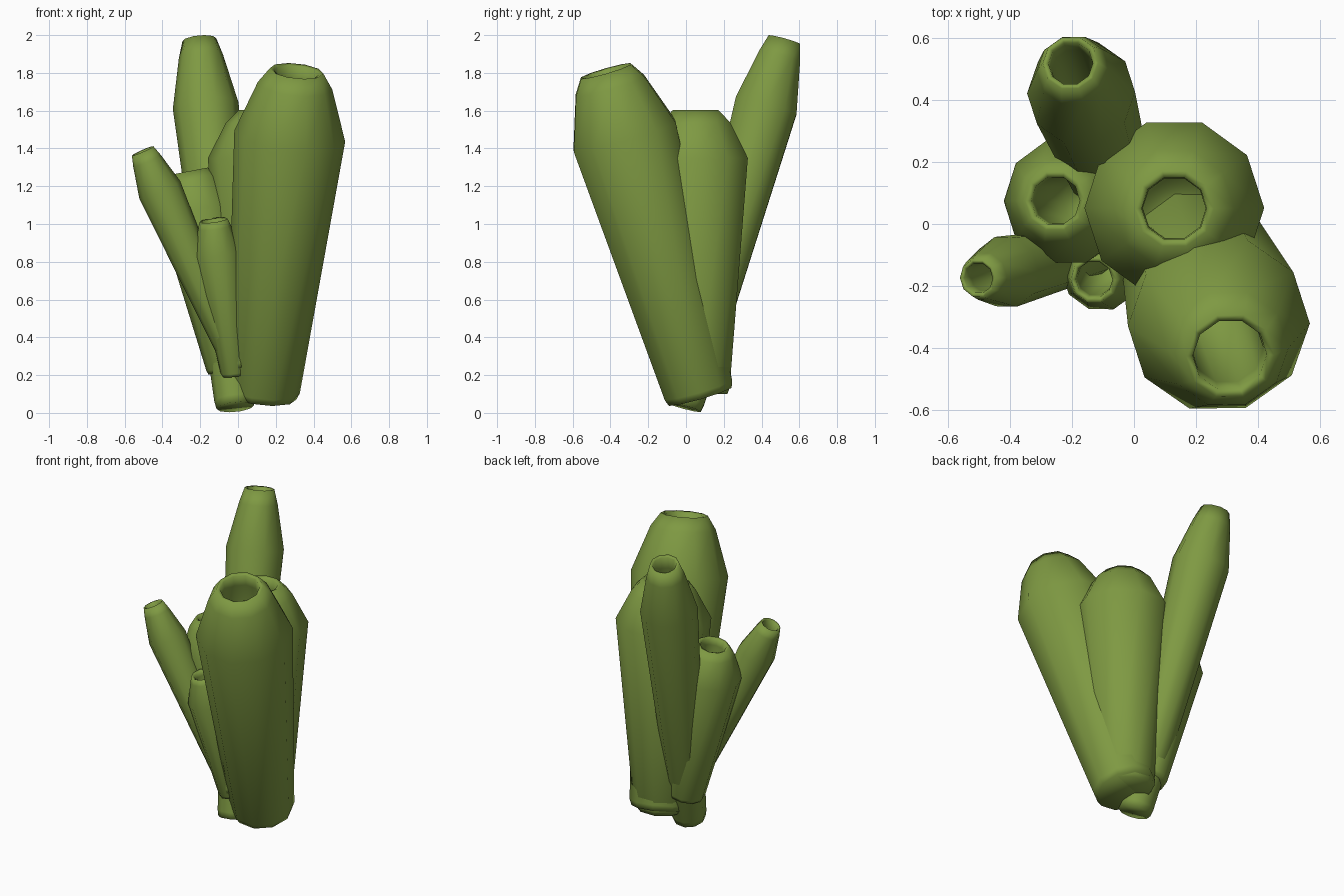
import bpy, bmesh, math
from mathutils import Vector

if "Cube" in bpy.data.objects:
    bpy.data.objects.remove(bpy.data.objects["Cube"])

SIDES = 10

green = bpy.data.materials.new("sponge_green")
green.diffuse_color = (0.21, 0.32, 0.055, 1)
green.use_nodes = True
green.node_tree.nodes["Principled BSDF"].inputs["Base Color"].default_value = green.diffuse_color


def tube(name, base, top, r_base, r_wide, r_rim, r_hole, t_wide=0.8):
    """Hollow leaning tube: widens upwards, then rounds in to an open mouth."""
    base, top = Vector(base), Vector(top)
    axis = top - base
    rot = Vector((0, 0, 1)).rotation_difference(axis)
    length = axis.length
    # (radius, height along the axis) from the foot, over the rim, into the cavity
    profile = [
        (r_base * 0.93, 0.0),
        (r_base, 0.02 * length),
        (r_wide, t_wide * length),
        (r_wide * 0.67, 0.955 * length),
        (r_rim, length),
        (r_hole, length - 0.008),
        (r_hole * 0.97, 0.955 * length),
        (r_hole * 0.97, 0.5 * length),
    ]
    bm = bmesh.new()
    rings = []
    for r, h in profile:
        ring = []
        for i in range(SIDES):
            a = 2 * math.pi * i / SIDES
            p = Vector((r * math.cos(a), r * math.sin(a), h))
            ring.append(bm.verts.new(base + rot @ p))
        rings.append(ring)
    for lo, hi in zip(rings, rings[1:]):
        for i in range(SIDES):
            j = (i + 1) % SIDES
            bm.faces.new((lo[i], lo[j], hi[j], hi[i]))
    bm.faces.new(list(reversed(rings[0])))   # foot
    bm.faces.new(rings[-1])                  # cavity floor
    for f in bm.faces:
        f.smooth = True
    mesh = bpy.data.meshes.new(name)
    bm.to_mesh(mesh)
    bm.free()
    mesh.materials.append(green)
    obj = bpy.data.objects.new(name, mesh)
    bpy.context.collection.objects.link(obj)
    return obj


# the cluster of six tubes
tube("large_front_tube", (0.13, 0.075, 0.09), (0.31, -0.425, 1.81), 0.195, 0.295, 0.143, 0.12)
tube("large_back_tube", (0.13, 0.06, 0.10), (0.13, 0.05, 1.603), 0.18, 0.29, 0.127, 0.105, 0.83)
tube("tall_back_tube", (-0.015, -0.013, 0.031), (-0.205, 0.52, 1.975), 0.107, 0.175, 0.09, 0.072, 0.82)
tube("middle_left_tube", (-0.05, 0.07, 0.222), (-0.255, 0.075, 1.28), 0.115, 0.208, 0.098, 0.08, 0.81)
tube("outer_left_tube", (0.0, -0.06, 0.24), (-0.505, -0.175, 1.387), 0.07, 0.118, 0.062, 0.05, 0.82)
tube("small_front_tube", (-0.02, -0.05, 0.2), (-0.13, -0.18, 1.02), 0.07, 0.13, 0.075, 0.06, 0.79)
